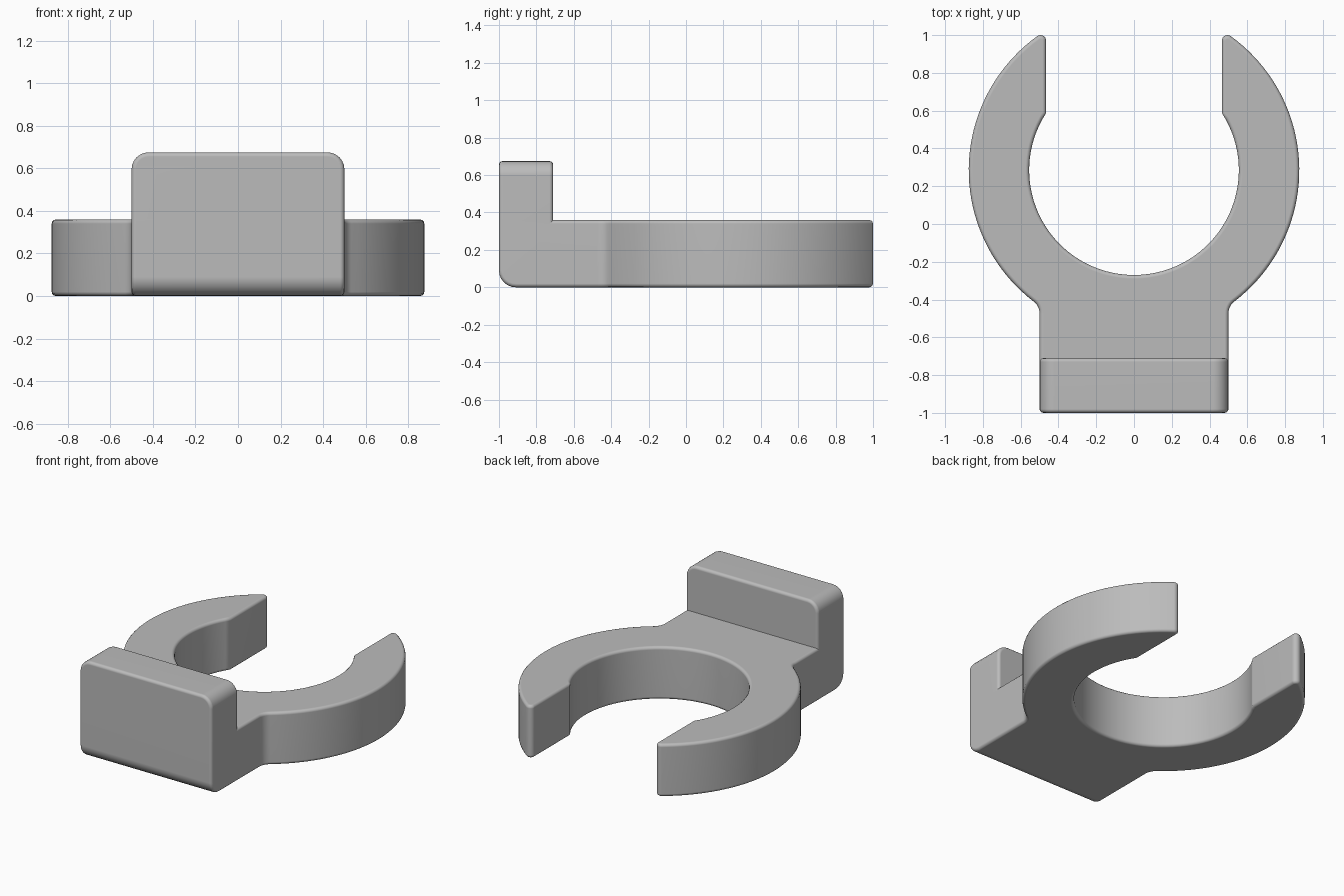
import bpy, bmesh
from math import atan2, cos, sin, sqrt, pi
from mathutils import Vector

cube = bpy.data.objects.get("Cube")
if cube:
    bpy.data.objects.remove(cube, do_unlink=True)

# Main sizes
CY, R_OUT, R_IN = 0.285, 0.875, 0.555   # ring centre and radii
GAP, HALF_W = 0.465, 0.5                # half opening, half mount width
RING_H, PLATE_H, PLATE_Y = 0.36, 0.675, -0.71
TIP_R, NECK_R = 0.03, 0.08


def arc(cx, cy, r, a0, a1, n):
    return [(cx + r * cos(a0 + (a1 - a0) * i / n),
             cy + r * sin(a0 + (a1 - a0) * i / n)) for i in range(n + 1)]


# Half outline, from the bottom of the bore round the arm to the front
tip_x = GAP + TIP_R
tip_dy = sqrt((R_OUT - TIP_R) ** 2 - tip_x ** 2)
tip_a = atan2(tip_dy, tip_x)
neck_x = HALF_W + NECK_R
neck_dy = -sqrt((R_OUT + NECK_R) ** 2 - neck_x ** 2)
neck_a = atan2(neck_dy, neck_x)
bore_a = atan2(sqrt(R_IN ** 2 - GAP ** 2), GAP)

half = arc(0, CY, R_IN, -pi / 2, bore_a, 32)
half += arc(tip_x, CY + tip_dy, TIP_R, pi, tip_a, 8)
half += arc(0, CY, R_OUT, tip_a, neck_a, 40)[1:]
half += arc(neck_x, CY + neck_dy, NECK_R, neck_a + pi, pi, 6)[1:]
half.append((HALF_W, -1))
outline = half + [(-x, y) for x, y in reversed(half[1:])]

# Extrude the outline into the flat clip
bm = bmesh.new()
base = bm.faces.new([bm.verts.new((x, y, 0)) for x, y in outline])
ext = bmesh.ops.extrude_face_region(bm, geom=[base], use_keep_orig=True)
top_verts = [g for g in ext["geom"] if isinstance(g, bmesh.types.BMVert)]
bmesh.ops.translate(bm, verts=top_verts, vec=(0, 0, RING_H))
bmesh.ops.recalc_face_normals(bm, faces=bm.faces)

# Raise the front strip into the upright plate
bmesh.ops.bisect_plane(bm, geom=bm.verts[:] + bm.edges[:] + bm.faces[:],
                       plane_co=(0, PLATE_Y, 0), plane_no=(0, 1, 0))
strip = [f for f in bm.faces if f.normal.z > 0.9
         and all(v.co.y < PLATE_Y + 0.001 for v in f.verts)]
ext = bmesh.ops.extrude_face_region(bm, geom=strip)
up = [g for g in ext["geom"] if isinstance(g, bmesh.types.BMVert)]
bmesh.ops.translate(bm, verts=up, vec=(0, 0, PLATE_H - RING_H))
bmesh.ops.recalc_face_normals(bm, faces=bm.faces)
bmesh.ops.dissolve_limit(bm, angle_limit=0.005, verts=bm.verts[:],
                         edges=bm.edges[:])


def round_edges(test, width, segments):
    edges = [e for e in bm.edges if len(e.link_faces) == 2
             and test(e, (e.verts[0].co + e.verts[1].co) / 2)]
    bmesh.ops.bevel(bm, geom=edges, offset=width, offset_type='OFFSET',
                    segments=segments, profile=0.5, affect='EDGES',
                    clamp_overlap=False)


def near(a, b):
    return abs(a - b) < 0.002


# Large roundings: upper corners, lower front edge, inside step
round_edges(lambda e, m: near(m.z, PLATE_H) and near(abs(m.x), HALF_W), 0.08, 6)
round_edges(lambda e, m: near(m.z, 0) and near(m.y, -1), 0.09, 6)
round_edges(lambda e, m: near(m.z, RING_H) and near(m.y, PLATE_Y)
            and near(m.x, 0), 0.05, 5)
# Fine rounding on every remaining sharp edge
round_edges(lambda e, m: e.calc_face_angle(0) > 0.75, 0.02, 3)
bmesh.ops.recalc_face_normals(bm, faces=bm.faces)

mesh = bpy.data.meshes.new("clip_bracket")
bm.to_mesh(mesh)
bm.free()
clip = bpy.data.objects.new("clip_bracket", mesh)
bpy.context.collection.objects.link(clip)

# Plain grey plastic
grey = bpy.data.materials.new("plain_grey")
grey.use_nodes = True
colour = (0.5, 0.5, 0.5, 1)
grey.diffuse_color = colour
grey.node_tree.nodes["Principled BSDF"].inputs["Base Color"].default_value = colour
mesh.materials.append(grey)

# Smooth curves with crisp flats
bpy.ops.object.select_all(action='DESELECT')
clip.select_set(True)
bpy.context.view_layer.objects.active = clip
bpy.ops.object.shade_smooth_by_angle(angle=0.55)
weighted = clip.modifiers.new("flat_normals", 'WEIGHTED_NORMAL')
weighted.keep_sharp = True
